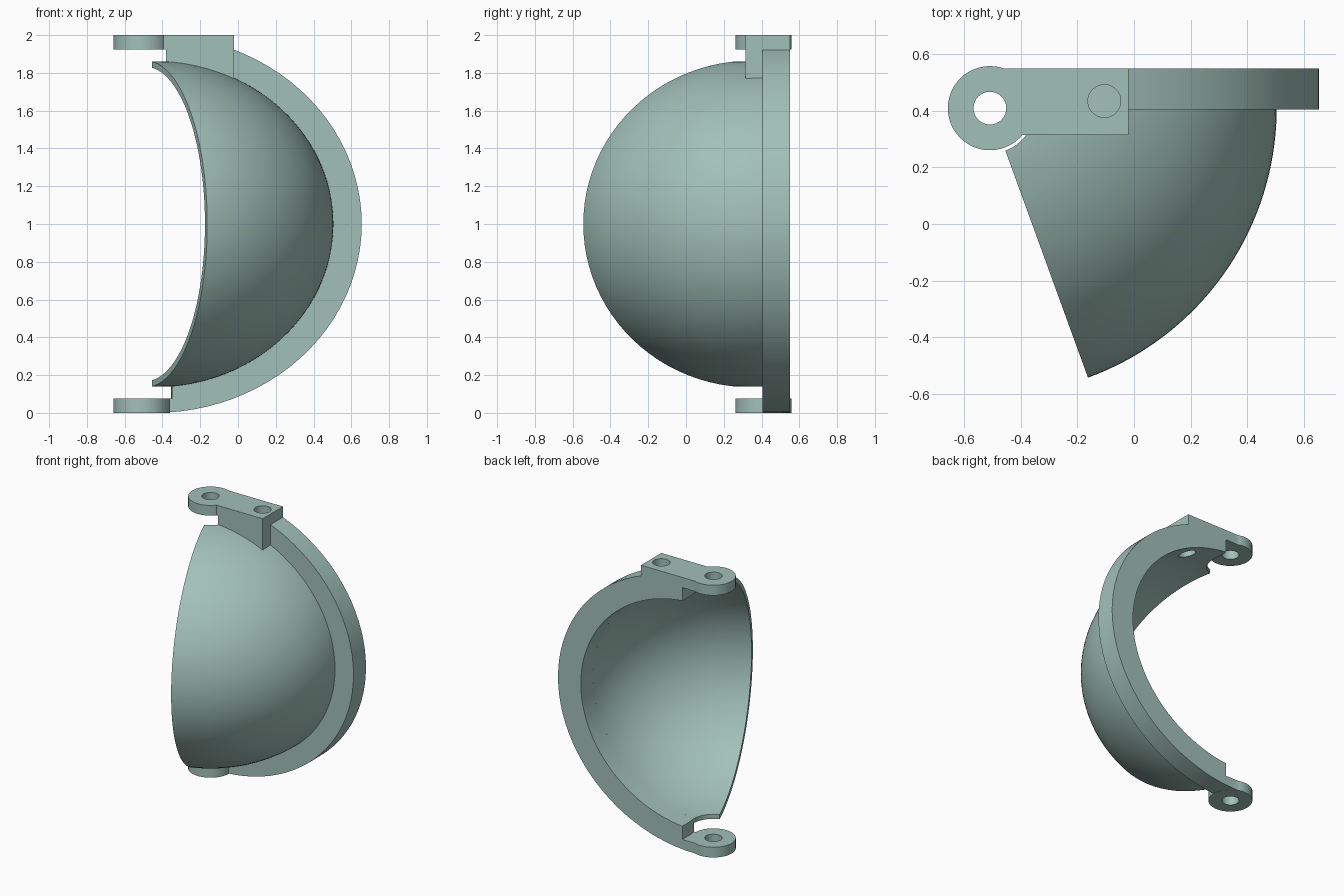
import bpy, bmesh, math
from mathutils import Matrix, Vector

cube = bpy.data.objects.get("Cube")
if cube:
    bpy.data.objects.remove(cube, do_unlink=True)

PIVOT = Vector((-0.51, 0.41, 0))      # hinge axis
OFFSET = 0.065                        # flat start of the rounded profile
FRONT, BACK = 0.405, 0.55             # flange depth
LUG = 0.075                           # hinge lug thickness

mat = bpy.data.materials.new("sage green")
mat.use_nodes = True
colour = (0.36, 0.53, 0.48, 1)
mat.diffuse_color = colour
bsdf = mat.node_tree.nodes["Principled BSDF"]
bsdf.inputs["Base Color"].default_value = colour
bsdf.inputs["Roughness"].default_value = 0.6


def finish(name, bm):
    bmesh.ops.remove_doubles(bm, verts=bm.verts, dist=1e-5)
    bmesh.ops.recalc_face_normals(bm, faces=bm.faces)
    mesh = bpy.data.meshes.new(name)
    bm.to_mesh(mesh)
    bm.free()
    mesh.materials.append(mat)
    obj = bpy.data.objects.new(name, mesh)
    bpy.context.collection.objects.link(obj)
    return obj


def profile(reach, height, steps=48):
    """Half outline (radius, z) bulging away from the hinge axis."""
    arc = [(OFFSET + (reach - OFFSET) * math.cos(a), 1 + height * math.sin(a))
           for a in (math.pi * (0.5 - i / steps) for i in range(steps + 1))]
    return [(0, 1 + height)] + arc + [(0, 1 - height)]


def lathe(name, outline, start, end, steps):
    """Turn the outline about the hinge axis; part turns get flat ends."""
    bm = bmesh.new()
    rings = []
    for i in range(steps + 1):
        a = math.radians(start + (end - start) * i / steps)
        rings.append([bm.verts.new(PIVOT + Vector((r * math.cos(a), r * math.sin(a), z)))
                      for r, z in outline])
    for p, q in zip(rings, rings[1:]):
        for j in range(len(outline) - 1):
            bm.faces.new((p[j], p[j + 1], q[j + 1], q[j]))
    if end - start < 360:
        bm.faces.new(rings[0])
        bm.faces.new(rings[-1])
    return finish(name, bm)


def slab(name, outline, y0, y1):
    """Extrude the outline along y."""
    bm = bmesh.new()
    face = bm.faces.new([bm.verts.new((PIVOT.x + r, y0, z)) for r, z in outline])
    out = bmesh.ops.extrude_face_region(bm, geom=[face])
    verts = [g for g in out["geom"] if isinstance(g, bmesh.types.BMVert)]
    bmesh.ops.translate(bm, verts=verts, vec=(0, y1 - y0, 0))
    return finish(name, bm)


def box(name, lo, hi):
    lo, hi = Vector(lo), Vector(hi)
    bm = bmesh.new()
    bmesh.ops.create_cube(bm, size=1, matrix=Matrix.Translation((lo + hi) / 2)
                          @ Matrix.Diagonal((*(hi - lo), 1)))
    return finish(name, bm)


def rod(name, x, y, radius, z0, z1, sides=48):
    bm = bmesh.new()
    bmesh.ops.create_cone(bm, cap_ends=True, segments=sides, radius1=radius,
                          radius2=radius, depth=z1 - z0,
                          matrix=Matrix.Translation((x, y, (z0 + z1) / 2)))
    return finish(name, bm)


def combine(target, other, operation):
    mod = target.modifiers.new("combine", 'BOOLEAN')
    mod.operation, mod.solver, mod.object = operation, 'EXACT', other
    bpy.context.view_layer.update()
    graph = bpy.context.evaluated_depsgraph_get()
    mesh = bpy.data.meshes.new_from_object(target.evaluated_get(graph))
    target.modifiers.clear()
    target.data = mesh
    bpy.data.objects.remove(other, do_unlink=True)


# Dome wedge
body = lathe("hinged_dome_shell", profile(1.015, 0.865), -70, 3, 36)

# Back flange, top mounting block and hinge lugs
px, py = PIVOT.x, PIVOT.y
solids = [
    slab("flange", profile(1.165, 1.0), FRONT, BACK),
    box("mounting_block", (-0.40, 0.315, 1.6), (-0.02, BACK, 2)),
    box("top_arm", (px, 0.315, 2 - LUG), (-0.3, BACK, 2)),
    rod("top_lug", px, py, 0.149, 2 - LUG, 2),
    rod("bottom_lug", px, py, 0.149, 0, LUG),
]
for part in solids:
    combine(body, part, 'UNION')

# Hollow interior, hinge clearance and bolt holes
cutters = [
    lathe("cavity", profile(0.98, 0.832), -180, 180, 120),
    slab("back_cavity", profile(0.98, 0.832), FRONT + 0.003, BACK + 0.1),
    rod("hinge_clearance", px, py, 0.16, LUG, 2 - LUG),
    box("back_clearance", (px - 0.2, py, LUG), (px + 0.155, BACK + 0.1, 2 - LUG)),
    rod("hinge_hole", px, py, 0.058, -0.1, 2.1, 32),
    rod("bolt_hole", -0.105, 0.435, 0.058, 1.5, 2.1, 32),
]
for cutter in cutters:
    combine(body, cutter, 'DIFFERENCE')

body.data.materials.clear()
body.data.materials.append(mat)
for poly in body.data.polygons:
    poly.material_index = 0
bpy.ops.object.select_all(action='DESELECT')
body.select_set(True)
bpy.context.view_layer.objects.active = body
bpy.ops.object.shade_smooth_by_angle(angle=math.radians(25))
